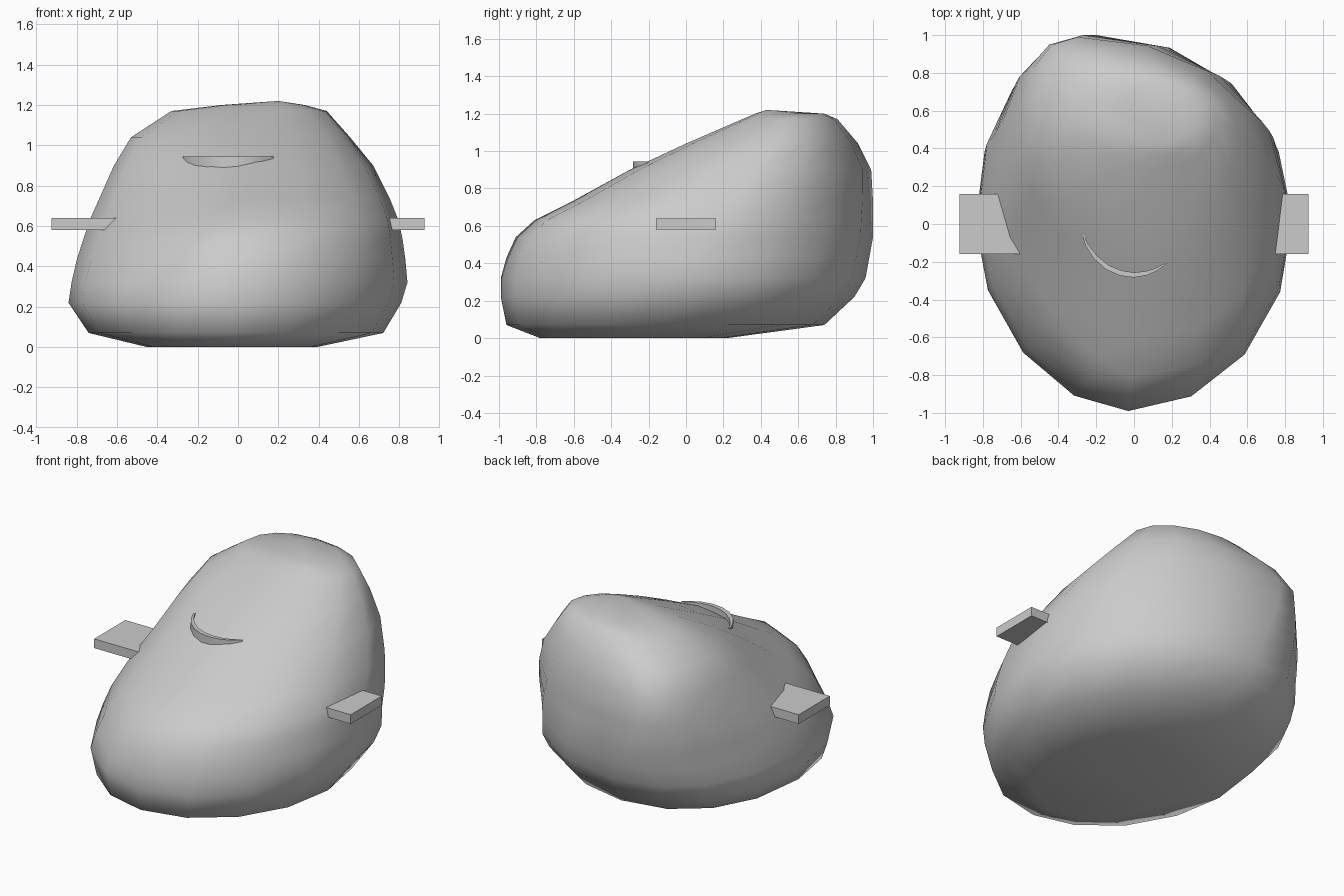
import bpy, bmesh
from math import sin, cos, pi, radians

if "Cube" in bpy.data.objects:
    bpy.data.objects.remove(bpy.data.objects["Cube"])

SIDES = 16

def finish(name, bm, smooth=None):
    bmesh.ops.recalc_face_normals(bm, faces=bm.faces)
    me = bpy.data.meshes.new(name)
    bm.to_mesh(me)
    bm.free()
    ob = bpy.data.objects.new(name, me)
    bpy.context.collection.objects.link(ob)
    if smooth:
        bpy.ops.object.select_all(action='DESELECT')
        ob.select_set(True)
        bpy.context.view_layer.objects.active = ob
        bpy.ops.object.shade_smooth_by_angle(angle=radians(smooth))
    return ob

def spow(v, n):
    return abs(v) ** (2 / n)

def ring(bm, z, xl, xr, yf, yb, fx, bx, cy, nfl, nfr):
    # lopsided superellipse: each quadrant has its own reach and fullness
    verts = []
    for i in range(SIDES):
        a = 2 * pi * i / SIDES
        c, s = cos(a), sin(a)
        back, right = s >= 0, c >= 0
        mid, ye = (bx, yb) if back else (fx, yf)
        xe = xr if right else xl
        n = (2.0 if right else 2.25) if back else (nfr if right else nfl)
        verts.append(bm.verts.new((mid + (xe - mid) * spow(c, n),
                                   cy + (ye - cy) * spow(s, n), z)))
    return verts

# body: lumpy boulder with a sloping front, lofted from level sections
sections = [
    # z, left, right, front, back, front x, back x, widest y, front-left / front-right fullness
    (0.00, -.45, .39, -.78, .22, -.03, -.03, -.25, 2.0, 2.0),
    (0.07, -.74, .72, -.96, .74, -.03, -.05, -.10, 1.95, 2.0),
    (0.22, -.84, .81, -.99, .90, -.03, -.12, .00, 1.85, 2.0),
    (0.32, -.825, .84, -.99, .96, -.03, -.14, .03, 1.75, 2.0),
    (0.43, -.80, .83, -.96, .98, -.03, -.16, .05, 1.63, 2.05),
    (0.54, -.765, .815, -.91, 1.0, -.02, -.20, .12, 1.53, 2.15),
    (0.63, -.735, .795, -.81, 1.0, 0.0, -.24, .18, 1.45, 2.3),
    (0.73, -.69, .755, -.61, 1.0, .04, -.27, .26, 1.5, 2.25),
    (0.90, -.615, .67, -.30, .99, .08, -.30, .38, 1.65, 2.15),
    (1.04, -.53, .555, .00, .92, .12, -.20, .48, 1.9, 2.1),
    (1.17, -.33, .44, .30, .81, .15, .00, .55, 2.0, 2.0),
    (1.20, -.08, .33, .37, .74, .18, .10, .52, 2.0, 2.0),
]
bm = bmesh.new()
rings = [ring(bm, *s) for s in sections]
for lo, hi in zip(rings, rings[1:]):
    for i in range(SIDES):
        j = (i + 1) % SIDES
        bm.faces.new((lo[i], lo[j], hi[j], hi[i]))
bm.faces.new(rings[0][::-1])
peak = bm.verts.new((.20, .43, 1.22))
for i in range(SIDES):
    bm.faces.new((rings[-1][i], rings[-1][(i + 1) % SIDES], peak))
finish("body", bm, 60)

# side slabs: flat tabs poking out left and right
for side, name in ((-1, "left_slab"), (1, "right_slab")):
    bm = bmesh.new()
    bmesh.ops.create_cube(bm, size=1)
    for v in bm.verts:
        v.co.x = side * (.755 + v.co.x * .34)
        v.co.y *= .32
        v.co.z = .61 + v.co.z * .06
    finish(name, bm)

# curved strip: thin upright arc sunk into the sloping face
arc = [(-.27, -.06), (-.25, -.11), (-.205, -.175), (-.14, -.23), (-.07, -.26),
       (0, -.27), (.07, -.26), (.12, -.24), (.175, -.205)]
bm = bmesh.new()
prev = None
last = len(arc) - 1
for k, (x, y) in enumerate(arc):
    x0, y0 = arc[max(k - 1, 0)]
    x1, y1 = arc[min(k + 1, last)]
    dx, dy = x1 - x0, y1 - y0
    d = (dx * dx + dy * dy) ** .5
    w = .011 * (.3 + sin(pi * k / last))
    nx, ny = -dy / d * w, dx / d * w
    sec = [bm.verts.new((x + sx * nx, y + sx * ny, z))
           for sx, z in ((-1, .88), (1, .88), (1, .945), (-1, .945))]
    if prev:
        for i in range(4):
            j = (i + 1) % 4
            bm.faces.new((prev[i], prev[j], sec[j], sec[i]))
    else:
        bm.faces.new(sec)
    prev = sec
bm.faces.new(prev[::-1])
finish("curved_strip", bm, 40)
